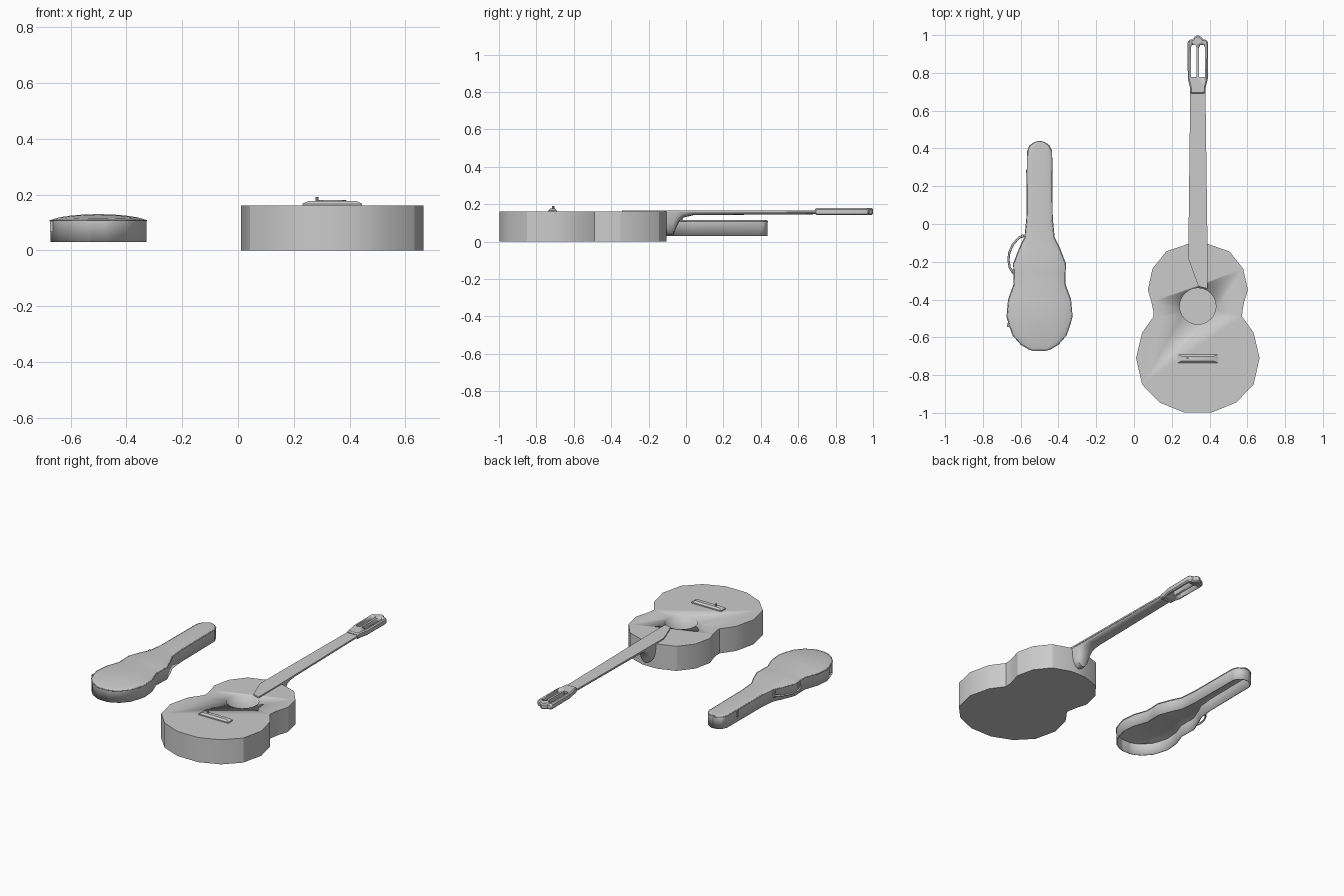
import bpy, bmesh, math
from mathutils import Vector

if "Cube" in bpy.data.objects:
    bpy.data.objects.remove(bpy.data.objects["Cube"])

GX, CX = 0.338, -0.5   # centre lines of guitar and case


def finish(name, bm, angle=30):
    bmesh.ops.recalc_face_normals(bm, faces=bm.faces[:])
    me = bpy.data.meshes.new(name)
    bm.to_mesh(me)
    bm.free()
    ob = bpy.data.objects.new(name, me)
    bpy.context.collection.objects.link(ob)
    bpy.ops.object.select_all(action='DESELECT')
    ob.select_set(True)
    bpy.context.view_layer.objects.active = ob
    bpy.ops.object.shade_smooth_by_angle(angle=math.radians(angle))
    return ob


def mirrored(half, cx):
    return [(cx + x, y) for x, y in half] + [(cx - x, y) for x, y in reversed(half) if x > 1e-5]


def prism(name, pts, z0, z1, angle=30):
    bm = bmesh.new()
    f = bm.faces.new([bm.verts.new((x, y, z0)) for x, y in pts])
    r = bmesh.ops.extrude_face_region(bm, geom=[f])
    for v in r['geom']:
        if isinstance(v, bmesh.types.BMVert):
            v.co.z = z1
    return finish(name, bm, angle)


def loft(name, rings, angle=30):
    bm = bmesh.new()
    rows = [[bm.verts.new(p) for p in r] for r in rings]
    n = len(rows[0])
    for a, b in zip(rows, rows[1:]):
        for i in range(n):
            bm.faces.new((a[i], a[(i + 1) % n], b[(i + 1) % n], b[i]))
    bm.faces.new(rows[0])
    bm.faces.new(rows[-1])
    return finish(name, bm, angle)


def box(name, loc, size):
    bm = bmesh.new()
    bmesh.ops.create_cube(bm, size=1)
    for v in bm.verts:
        v.co = Vector(loc) + Vector([a * b for a, b in zip(v.co, size)])
    return finish(name, bm)


def cut(ob, cutter):
    m = ob.modifiers.new("cut", 'BOOLEAN')
    m.object, m.operation, m.solver = cutter, 'DIFFERENCE', 'EXACT'
    cutter.hide_render = True
    cutter.hide_set(True)


def circle(x, y, r, n):
    return [(x + r * math.cos(2 * math.pi * i / n), y + r * math.sin(2 * math.pi * i / n)) for i in range(n)]


# guitar body with sound hole
body = prism("guitar_body", mirrored([
    (.075, -.997), (.203, -.945), (.295, -.85), (.327, -.71), (.295, -.575), (.234, -.49),
    (.236, -.46), (.246, -.41), (.265, -.35), (.24, -.237), (.167, -.145), (.05, -.105)], GX), 0, .16)
cut(body, prism("sound_hole_cutter", circle(GX, -.435, .096, 24), .03, .3))

# fingerboard with the slanted lower end
prism("fingerboard", [(.288, -.185), (.341, -.33), (.389, -.342), (.389, -.1), (.378, .72), (.299, .72), (.288, -.1)],
      .158, .168)

# neck and heel: half-round sections
rings = []
for y, w, zb in [(-.115, .05, .035), (-.068, .048, .035), (-.05, .048, .08), (-.035, .048, .11),
                 (-.01, .048, .13), (.04, .048, .142), (.73, .04, .147)]:
    rings.append([(GX + w * math.cos(math.pi * i / 8), y, .162 - (.162 - zb) * math.sin(math.pi * i / 8) ** .8)
                  for i in range(9)])
loft("neck", rings, 50)

# slotted headstock
head = prism("headstock", mirrored([
    (.04, .69), (.042, .725), (.053, .77), (.055, .955), (.049, .974), (.028, .978), (.016, .992), (0, 1.0)], GX),
    .142, .18)
bev = head.modifiers.new("bevel", 'BEVEL')
bev.width, bev.segments, bev.limit_method, bev.angle_limit = .007, 1, 'ANGLE', math.radians(60)
for s in (-1, 1):
    slot = [(-.015, .778), (.015, .778), (.015, .935), (.009, .948), (-.009, .948), (-.015, .935)]
    cut(head, prism("slot_cutter", [(GX + s * .022 + x, y) for x, y in slot], .1, .22))

# bridge: low base, sloped ends, saddle pin
loft("bridge", [[(GX + sx * w, -.713 + sy * d, z) for sx, sy in ((-1, -1), (1, -1), (1, 1), (-1, 1))]
                for w, d, z in ((.107, .023, .158), (.107, .023, .167), (.085, .012, .177))])
prism("bridge_pin", circle(.283, -.71, .006, 8), .16, .192)

# case lid and walls: an open-bottomed shell
stations = [(-.67, .03), (-.66, .06), (-.637, .098), (-.59, .14), (-.54, .158), (-.49, .172), (-.40, .164),
            (-.317, .134), (-.26, .135), (-.21, .137), (-.13, .106), (-.07, .077), (.03, .067), (.385, .064),
            (.415, .05), (.43, .028), (.436, .01)]
N = 10
bm = bmesh.new()
grid = []
for y, w in stations:
    row = []
    for i in range(N + 1):
        u = max(-1, min(1, (i - N / 2) / (N / 2)))
        k = math.sin(u * math.pi / 2)
        end = min(1, (y + .67) / .15)
        z = .108 + .006 * (1 - k ** 8) * min(1, end * 6) + .016 * (1 - k * k) * min(1, (w / .16) ** 2) * end
        row.append(bm.verts.new((CX + w * k, y, z)))
    grid.append(row)
for a, b in zip(grid, grid[1:]):
    for i in range(N):
        bm.faces.new((a[i], a[i + 1], b[i + 1], b[i]))
r = bmesh.ops.extrude_edge_only(bm, edges=[e for e in bm.edges if e.is_boundary])
for v in r['geom']:
    if isinstance(v, bmesh.types.BMVert):
        v.co.z = .03
case = finish("guitar_case", bm, 40)
sol = case.modifiers.new("thickness", 'SOLIDIFY')
sol.thickness = .005

# piping around the lid seam
rim = [(CX + w, y) for y, w in stations] + [(CX - w, y) for y, w in reversed(stations)]


def tube(name, pts, r, closed=False):
    cu = bpy.data.curves.new(name, 'CURVE')
    cu.dimensions, cu.bevel_depth, cu.bevel_resolution = '3D', r, 1
    sp = cu.splines.new('POLY')
    sp.points.add(len(pts) - 1)
    for p, c in zip(sp.points, pts):
        p.co = (*c, 1)
    sp.use_cyclic_u, cu.use_fill_caps = closed, True
    ob = bpy.data.objects.new(name, cu)
    bpy.context.collection.objects.link(ob)


tube("lid_piping", [(x, y, .107) for x, y in rim], .003, True)

# carrying handle and latches on the left side
tube("case_handle", [(-.583, -.06, .075), (-.612, -.075, .075), (-.642, -.11, .075), (-.66, -.15, .075),
                     (-.665, -.19, .075), (-.658, -.23, .075), (-.638, -.262, .075)], .006)
for x, y in ((-.566, .28), (-.668, -.535), (-.638, -.25), (-.59, -.065)):
    box("case_latch", (x, y, .085), (.01, .018, .04))
